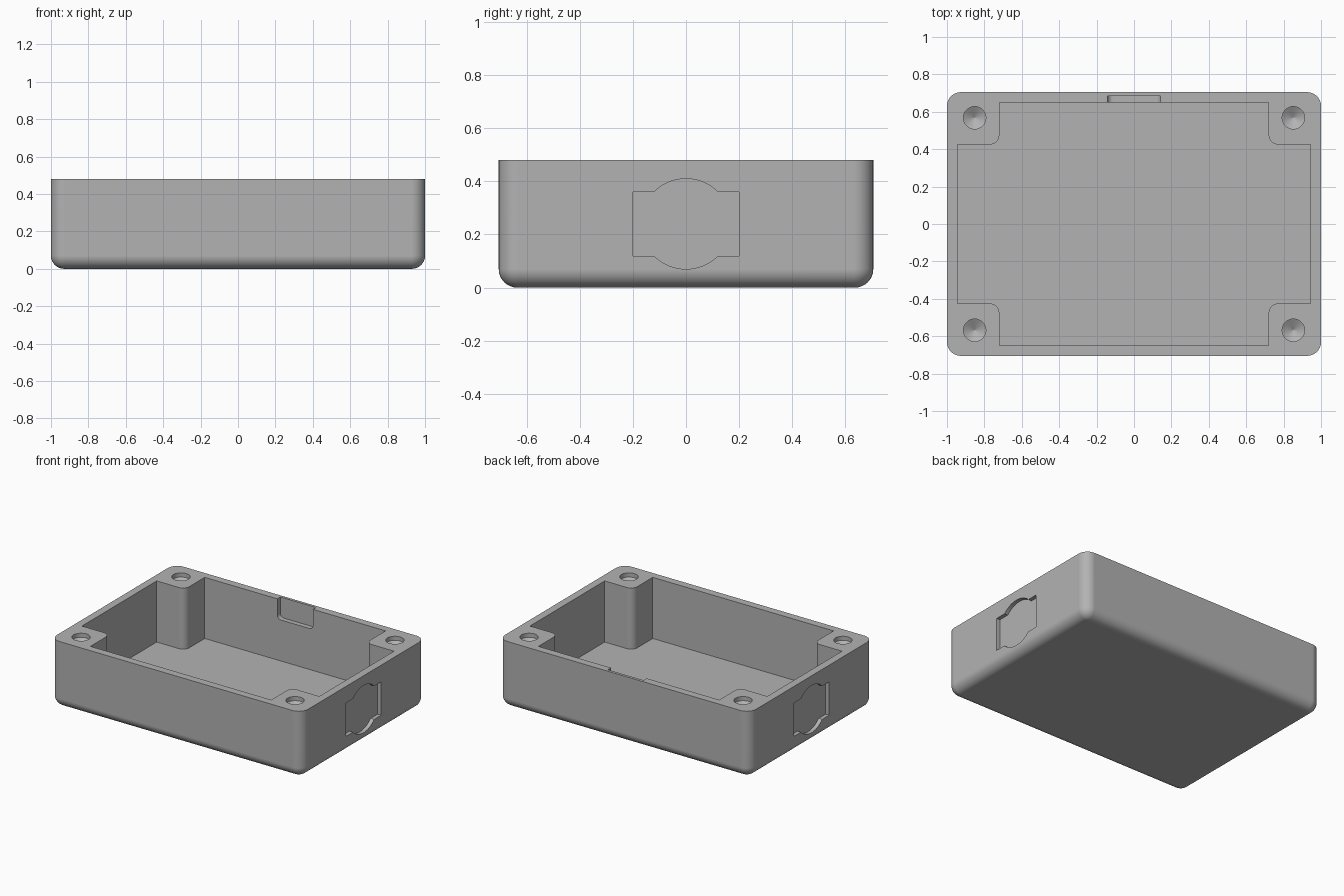
import bpy, bmesh, math

if "Cube" in bpy.data.objects:
    bpy.data.objects.remove(bpy.data.objects["Cube"])

HX, HY, H = 1.0, 0.705, 0.48       # outer half sizes and height
FLOOR = 0.04


def material(name, value):
    m = bpy.data.materials.new(name)
    m.diffuse_color = (value, value, value, 1)
    m.use_nodes = True
    m.node_tree.nodes["Principled BSDF"].inputs["Base Color"].default_value = m.diffuse_color
    return m


def arc(cx, cy, r, a0, a1, n=8):
    return [(cx + r * math.cos(math.radians(a0 + (a1 - a0) * i / n)),
             cy + r * math.sin(math.radians(a0 + (a1 - a0) * i / n))) for i in range(n + 1)]


def rounded_rect(hx, hy, r):
    pts = []
    for sx, sy, a in ((1, 1, 0), (-1, 1, 90), (-1, -1, 180), (1, -1, 270)):
        pts += arc(sx * (hx - r), sy * (hy - r), r, a, a + 90)
    return pts


def loft(name, rings):
    """Closed solid through a stack of equal-length 3D rings."""
    bm = bmesh.new()
    loops = [[bm.verts.new(p) for p in ring] for ring in rings]
    n = len(loops[0])
    for a, b in zip(loops, loops[1:]):
        for i in range(n):
            bm.faces.new((a[i], a[(i + 1) % n], b[(i + 1) % n], b[i]))
    bm.faces.new(loops[0][::-1])
    bm.faces.new(loops[-1])
    bmesh.ops.recalc_face_normals(bm, faces=bm.faces)
    mesh = bpy.data.meshes.new(name)
    bm.to_mesh(mesh)
    bm.free()
    ob = bpy.data.objects.new(name, mesh)
    bpy.context.collection.objects.link(ob)
    return ob


def cut(target, cutter):
    cutter.hide_render = True
    mod = target.modifiers.new("cut", 'BOOLEAN')
    mod.operation, mod.solver, mod.object = 'DIFFERENCE', 'EXACT', cutter
    bpy.context.view_layer.objects.active = target
    bpy.ops.object.modifier_apply(modifier=mod.name)
    bpy.data.objects.remove(cutter)


# Outer shell with rounded corners and a rounded bottom edge
R, CORNER = 0.07, 0.074
rings = []
for i in range(9):
    t = math.radians(90 * i / 8)
    inset, z = R * (1 - math.sin(t)), R * (1 - math.cos(t))
    rings.append([(x, y, z) for x, y in rounded_rect(HX - inset, HY - inset, CORNER - inset)])
rings.append([(x, y, H) for x, y in rounded_rect(HX, HY, CORNER)])
box = loft("enclosure_base", rings)
box.data.materials.append(material("grey plastic", 0.45))

# Cavity that leaves a solid post in each corner
PX, PY, WX, WY, PR = 0.72, 0.425, 0.945, 0.65, 0.05
quarter = [(WX, PY)] + arc(PX + PR, PY + PR, PR, 270, 180) + [(PX, WY)]
half = quarter + [(-x, y) for x, y in quarter[::-1]]
outline = half + [(-x, -y) for x, y in half]
cut(box, loft("cavity_cutter", [[(x, y, z) for x, y in outline] for z in (FLOOR, H + 0.1)]))

# Screw holes with drill-point bottoms
for sx in (-1, 1):
    for sy in (-1, 1):
        profile = ((0.06, H + 0.05), (0.06, H - 0.03), (0.001, H - 0.065))
        cut(box, loft("screw_hole_cutter", [
            [(sx * 0.852 + r * math.cos(a * math.pi / 16),
              sy * 0.568 + r * math.sin(a * math.pi / 16), z) for a in range(32)]
            for r, z in profile]))

# Shallow recesses on both ends: a rectangle joined with a circle
c = math.degrees(math.acos(0.12 / 0.17))
top = [(0.2, 0.12)] + arc(0, 0, 0.17, 90 - (90 - c), 180 - c, 16) + [(-0.2, 0.12)]
recess = [(y, 0.24 + z) for y, z in top] + [(-y, 0.24 - z) for y, z in top]
for s in (-1, 1):
    cut(box, loft("end_recess_cutter",
                  [[(s * x, y, z) for y, z in recess] for x in (HX - 0.028, HX + 0.1)]))

# Notch in the inside of the back wall, open at the top
NX, NZ, NR = 0.142, 0.335, 0.03
notch = arc(-NX + NR, NZ + NR, NR, 180, 270) + arc(NX - NR, NZ + NR, NR, 270, 360)
notch += [(NX, H + 0.1), (-NX, H + 0.1)]
cut(box, loft("notch_cutter", [[(x, y, z) for x, z in notch] for y in (0.6, 0.685)]))

# Smooth the fillets while keeping the flat faces flat
bpy.ops.object.select_all(action='DESELECT')
box.select_set(True)
bpy.context.view_layer.objects.active = box
bpy.ops.object.shade_smooth_by_angle(angle=math.radians(30))
weighted = box.modifiers.new("flat_normals", 'WEIGHTED_NORMAL')
weighted.keep_sharp = True
